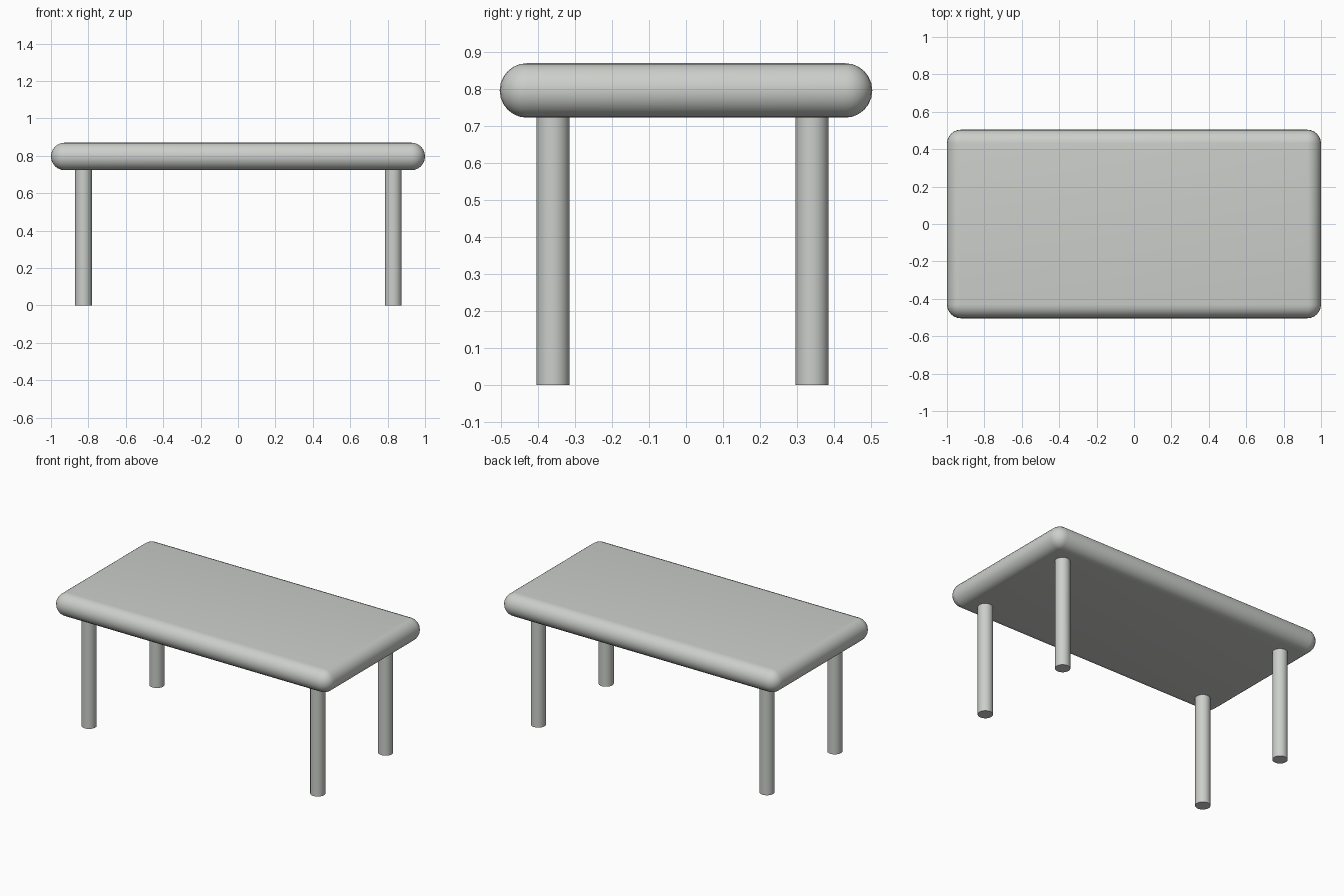
import bpy
import bmesh
import math

if "Cube" in bpy.data.objects:
    bpy.data.objects.remove(bpy.data.objects["Cube"])

grey = bpy.data.materials.new("pale grey")
grey.diffuse_color = (0.6, 0.62, 0.59, 1)
grey.use_nodes = True
grey.node_tree.nodes["Principled BSDF"].inputs["Base Color"].default_value = grey.diffuse_color

BOTTOM, TOP = 0.7225, 0.87
HALF_X, HALF_Y = 1.0, 0.504
RADIUS = (TOP - BOTTOM) / 2


def add_object(name, bm):
    mesh = bpy.data.meshes.new(name)
    bm.to_mesh(mesh)
    bm.free()
    mesh.materials.append(grey)
    obj = bpy.data.objects.new(name, mesh)
    bpy.context.collection.objects.link(obj)
    mesh.shade_smooth()
    mesh.set_sharp_from_angle(angle=math.radians(40))
    return obj


# Tabletop: thick slab with fully rounded rim and ball corners,
# made by pulling the octants of a sphere apart
bm = bmesh.new()
SEG, RINGS = 24, 12
mid = (TOP + BOTTOM) / 2
# quarter-circle corner columns in order around the slab
outline = []
for corner in range(4):
    for i in range(SEG // 4 + 1):
        a = math.pi / 2 * (corner + i / (SEG // 4))
        sx = 1 if corner in (0, 3) else -1
        sy = 1 if corner in (0, 1) else -1
        outline.append((a, sx * (HALF_X - RADIUS), sy * (HALF_Y - RADIUS)))
rings = []
for j in range(RINGS + 1):
    t = -math.pi / 2 + math.pi * j / RINGS
    r, z = RADIUS * math.cos(t), mid + RADIUS * math.sin(t)
    rings.append([bm.verts.new((cx + r * math.cos(a), cy + r * math.sin(a), z))
                  for a, cx, cy in outline])
n = len(outline)
for low, high in zip(rings, rings[1:]):
    for i in range(n):
        k = (i + 1) % n
        bm.faces.new((low[i], low[k], high[k], high[i]))
bm.faces.new(rings[-1])
bm.faces.new(rings[0][::-1])
bmesh.ops.remove_doubles(bm, verts=bm.verts, dist=1e-5)
bmesh.ops.recalc_face_normals(bm, faces=bm.faces)
add_object("tabletop", bm)

# Four round legs, tucked slightly into the tabletop
LEG_R, LEG_H = 0.045, BOTTOM + 0.01
for x, side in ((-0.826, "left"), (0.83, "right")):
    for y, end in ((-0.36, "front"), (0.341, "back")):
        bm = bmesh.new()
        bmesh.ops.create_cone(bm, cap_ends=True, segments=32,
                              radius1=LEG_R, radius2=LEG_R, depth=LEG_H)
        leg = add_object(f"{end}_{side}_leg", bm)
        leg.location = (x, y, LEG_H / 2)
